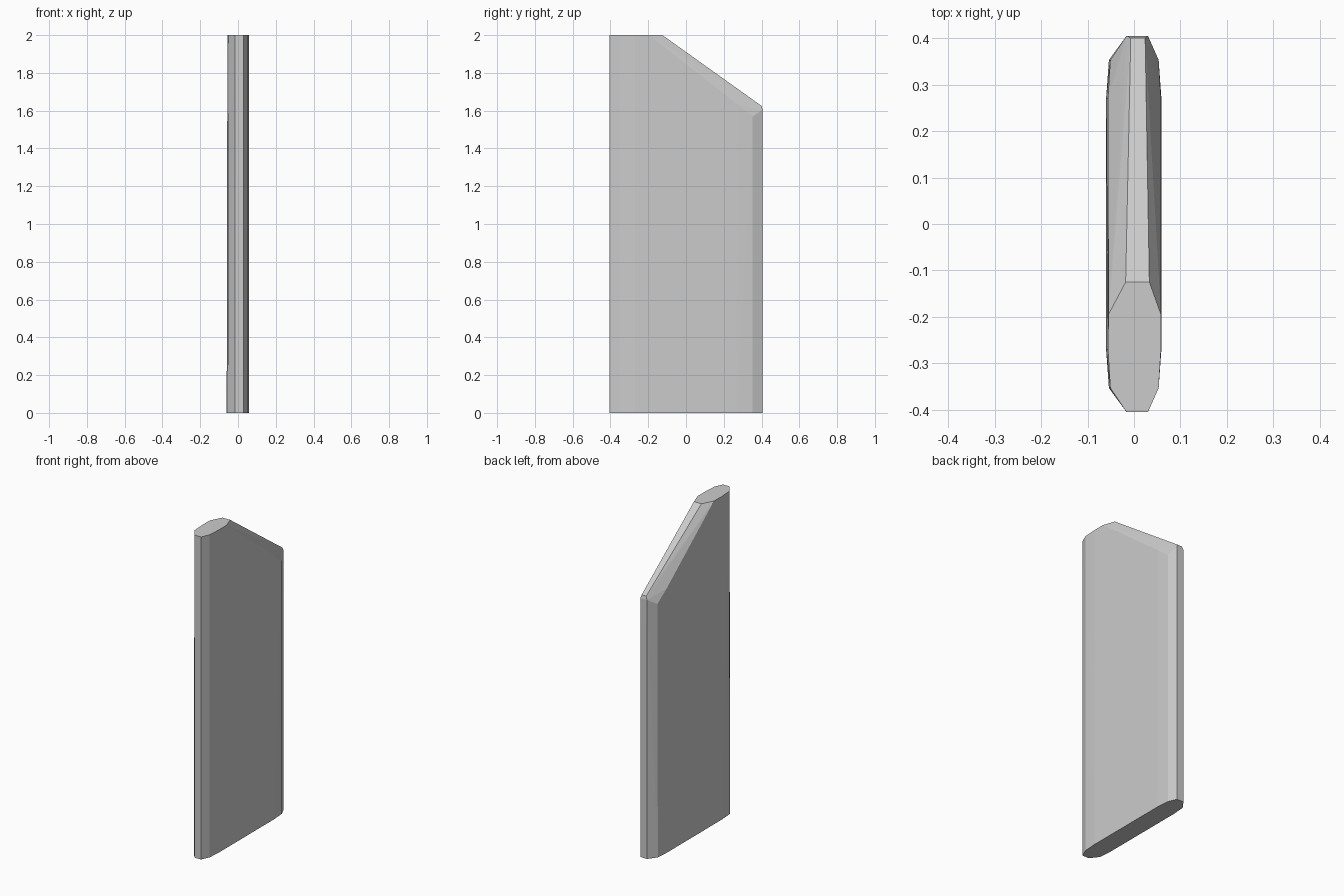
import bpy, bmesh, math

if "Cube" in bpy.data.objects:
    bpy.data.objects.remove(bpy.data.objects["Cube"])

# Half outlines (x, y): long sides with bevelled corners, slightly wider at the base
LEFT, RIGHT = -0.016, 0.030
ends = [(LEFT, 0.405), (RIGHT, 0.405)]
base_sides = [(-0.054, 0.353), (-0.060, 0.27), (0.053, 0.353), (0.059, 0.27)]
top_sides = [(-0.051, 0.353), (-0.056, 0.27), (0.053, 0.353), (0.058, 0.27)]

pts = []
# Base ring, mirrored front to back
for x, y in ends + base_sides:
    pts += [(x, -y, 0), (x, y, 0)]
# Front half of the flat top
for x, y in ends + top_sides:
    pts.append((x, -y, 2))
pts += [(-0.055, -0.195, 2), (0.058, -0.195, 2)]
# Narrow sloping ridge
pts += [(-0.018, -0.125, 2), (0.033, -0.125, 2),
        (-0.007, 0.400, 1.625), (0.024, 0.400, 1.625)]
# Lower edge of the chamfer beside the ridge, and the back lip
pts += [(x, y, 1.57 if y > 0.3 else 1.635) for x, y in top_sides]
pts += [(x, y, 1.605) for x, y in ends]

# The slab is convex, so a hull gives all its facets
bm = bmesh.new()
for p in pts:
    bm.verts.new(p)
res = bmesh.ops.convex_hull(bm, input=bm.verts[:])
loose = [v for v in bm.verts if not v.link_faces]
bmesh.ops.delete(bm, geom=loose, context='VERTS')
bmesh.ops.dissolve_limit(bm, angle_limit=math.radians(0.5),
                         verts=bm.verts[:], edges=bm.edges[:])
bmesh.ops.recalc_face_normals(bm, faces=bm.faces[:])

mesh = bpy.data.meshes.new("slanted_slab")
bm.to_mesh(mesh)
bm.free()
slab = bpy.data.objects.new("slanted_slab", mesh)
bpy.context.collection.objects.link(slab)
